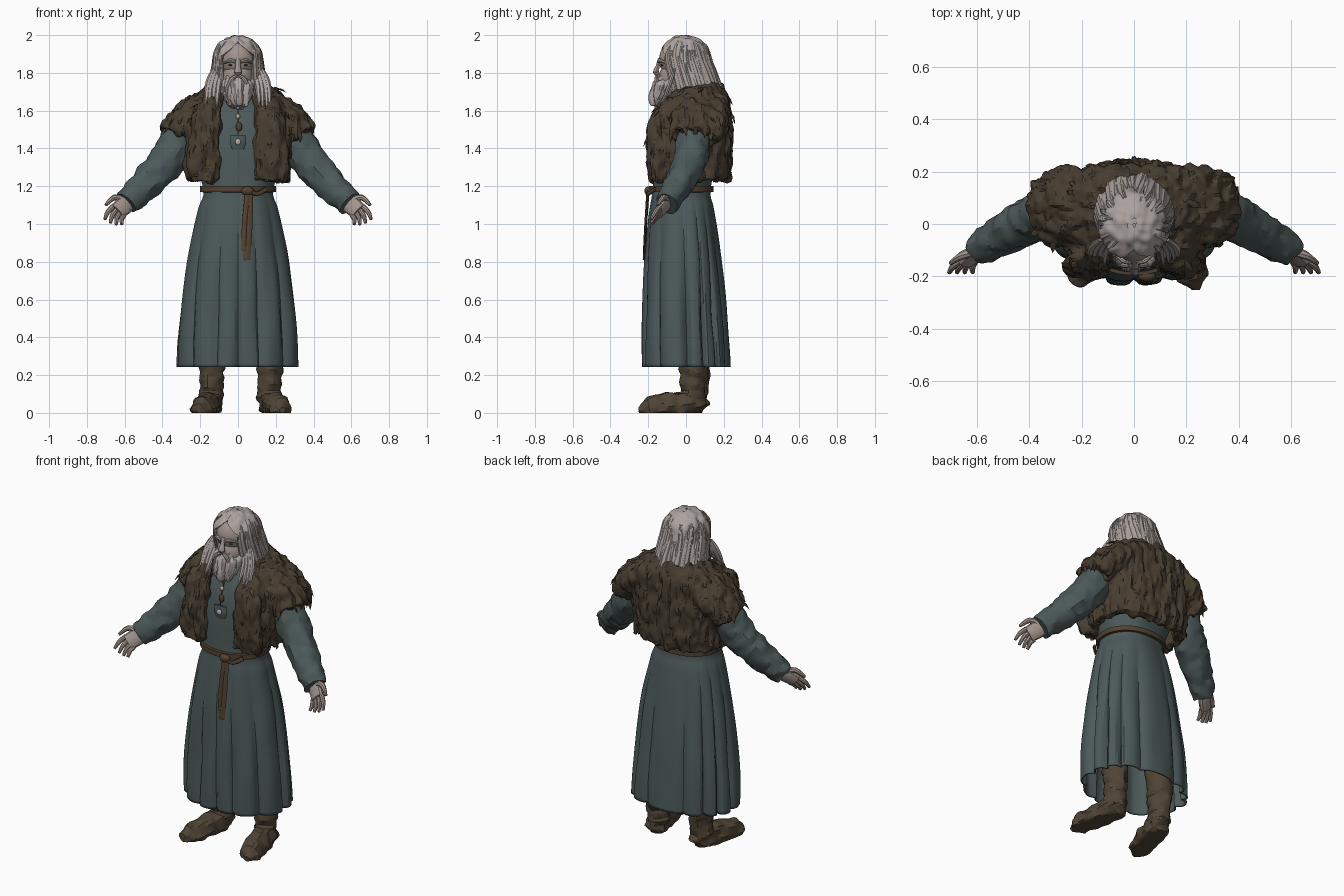
import bpy, bmesh, math, random
from math import sin, cos, pi, asin, sqrt
from mathutils import Vector, noise

random.seed(4)
if "Cube" in bpy.data.objects:
    bpy.data.objects.remove(bpy.data.objects["Cube"])
FRONT, BACK, UP = Vector((0, -1, 0)), Vector((0, 1, 0)), Vector((0, 0, 1))

def material(name, *rgb):
    mat = bpy.data.materials.new(name)
    mat.use_nodes = True
    mat.diffuse_color = (*rgb, 1)
    shader = mat.node_tree.nodes["Principled BSDF"]
    shader.inputs["Base Color"].default_value = (*rgb, 1)
    shader.inputs["Roughness"].default_value = .9
    return mat

TEAL = material("teal wool", .073, .1, .1)
FUR = material("brown fur", .065, .047, .03)
SKIN = material("pale skin", .36, .29, .26)
HAIR = material("grey hair", .41, .36, .34)
BOOT = material("boot leather", .08, .058, .036)
BELT = material("belt leather", .085, .054, .03)
DARK = material("dark eye", .05, .04, .04)
BONE = material("pale bone", .5, .45, .37)

def clamp(value):
    return max(0, min(1, value))

def ramp(values, t):
    """Straight-line reading of a short list at fraction t."""
    place = t * (len(values) - 1)
    i = min(int(place), len(values) - 2)
    return values[i] + (values[i + 1] - values[i]) * (place - i)

def spline(rows, steps):
    """Smooth curve through rows of numbers."""
    out, last = [], len(rows) - 1
    for i in range(last):
        before, start, end, after = (rows[max(0, min(last, i + o))] for o in (-1, 0, 1, 2))
        for t in (j / steps for j in range(steps)):
            ease, bend_in, bend_out = t * t * (3 - 2 * t), t * (1 - t) ** 2 / 2, t * t * (t - 1) / 2
            out.append([b + (c - b) * ease + (c - a) * bend_in + (d - b) * bend_out
                        for a, b, c, d in zip(before, start, end, after)])
    return out + [list(rows[last])]

def spot(angle, z, rx, ry, cy, power=1):
    """Point on a rounded outline; angle zero faces the front."""
    s, c = sin(angle), cos(angle)
    return Vector((rx * math.copysign(abs(s) ** power, s), cy - ry * math.copysign(abs(c) ** power, c), z))

def turns(count):
    return [2 * pi * i / count for i in range(count)]

def loft(rows, sides=32, steps=4, power=1):
    """Closed rings from rows of z, rx, ry, cy."""
    return [[spot(a, *row, power) for a in turns(sides)] for row in spline(rows, steps)]

def open_loft(rows, gap, thick, sides, power=1):
    """Thick shell with a gap at the front, its half width a function of z."""
    rings = []
    for z, rx, ry, cy in spline(rows, 4):
        first = asin(max(.01, min(.95, gap(z) / rx)) ** (1 / power))
        angles = [first + 2 * (pi - first) * i / sides for i in range(sides + 1)]
        inner = [max(r - thick, r * .3) for r in (rx, ry)]
        rings.append([spot(a, z, rx, ry, cy, power) for a in angles]
                     + [spot(a, z, *inner, cy, power) for a in reversed(angles)])
    return rings

def tube(path, widths, flat=1, up=FRONT, sides=12, steps=4):
    """Oval swept along a path; flat scales its depth along up."""
    points = [Vector(p) for p in spline(path, steps)]
    last, rings = len(points) - 1, []
    for i, p in enumerate(points):
        along = (points[min(last, i + 1)] - points[max(0, i - 1)]).normalized()
        side = along.cross(up).normalized()
        top, width = side.cross(along) * flat, ramp(widths, i / last)
        rings.append([p + width * (side * cos(a) + top * sin(a)) for a in turns(sides)])
    return rings

def ball(centre, rx, ry, rz):
    x, y, z = centre
    angles = [pi * (i / 8 - .5) for i in range(9)]
    rows = [(z + rz * sin(a), rx * max(cos(a), .01), ry * max(cos(a), .01), y) for a in angles]
    return [[p + Vector((x, 0, 0)) for p in ring] for ring in loft(rows, 20, 1)]

def mirrored(parts, shift=Vector()):
    return parts + [[[Vector((-p.x, p.y, p.z)) + shift for p in ring] for ring in part] for part in parts]

def shade(obj, angle):
    obj.data.shade_smooth()
    obj.data.set_sharp_from_angle(angle=math.radians(angle))

def build(name, parts, mat, caps=True):
    bm = bmesh.new()
    for rings in parts:
        loops = [[bm.verts.new(p) for p in ring] for ring in rings]
        for low, high in zip(loops, loops[1:]):
            for j in range(len(low)):
                bm.faces.new((low[j - 1], low[j], high[j], high[j - 1]))
        for end in (loops[0], loops[-1]) if caps else ():
            bm.faces.new(end)
    bmesh.ops.recalc_face_normals(bm, faces=bm.faces)
    obj = bpy.data.objects.new(name, bpy.data.meshes.new(name))
    bm.to_mesh(obj.data)
    bm.free()
    obj.data.materials.append(mat)
    bpy.context.scene.collection.objects.link(obj)
    shade(obj, 35)
    return obj

def roughen(obj, amount, across, upward):
    """Push the surface in and out by stretched noise."""
    normals = [v.normal.copy() for v in obj.data.vertices]
    for v, normal in zip(obj.data.vertices, normals):
        x, y, z = v.co
        v.co += normal * amount * noise.noise(Vector((x * across, y * across, z * upward)))
    shade(obj, 25)

# Long gown: flared skirt, fitted waist, full chest, deep narrow pleats
HEM, WAIST = .243, 1.185
rows = []
for rise in (i / 10 for i in range(11)):
    slim = rise ** 1.8
    rows.append((HEM + (WAIST - HEM) * rise, .325 - .138 * slim, .235 - .08 * slim, -.025 * rise))
gown_rings = loft(rows + [(1.4, .25, .17, 0), (1.55, .24, .15, .01), (1.7, .08, .08, .02)], 130, 4, .92)
for ring in gown_rings:
    depth = .11 * clamp((WAIST - ring[0].z) / .7)
    for p, a in zip(ring, turns(130)):
        p.xy *= 1 - depth * (1 - abs(sin(6.5 * (a + .15 * sin(3 * a))))) ** 2
gown = build("gown", [gown_rings], TEAL, caps=False)
roughen(gown, .008, 9, 3)
gown.modifiers.new("cloth thickness", "SOLIDIFY").thickness = .008

# Sleeves
sleeve = tube([(.26, .05, 1.53), (.35, .03, 1.37), (.46, -.02, 1.24), (.59, -.1, 1.11)],
              (.1, .1, .088, .066), .9, sides=28, steps=9)
roughen(build("sleeves", mirrored([sleeve]), TEAL), .014, 22, 22)

# Hands: palm, four fingers spread by rule, thumb
hand = [tube([(.56, -.08, 1.13), (.6, -.11, 1.1), (.64, -.145, 1.065)], (.036, .05, .046), .5)]
for spread in (i / 3 for i in range(4)):
    base = Vector((.605, -.14, 1.045)).lerp((.662, -.14, 1.092), spread)
    tip = Vector((.615, -.185, .998)).lerp((.705, -.185, 1.025), spread) - UP * .012 * sin(pi * spread)
    hand.append(tube([base, base.lerp(tip, .5) + Vector((.006, 0, .004)), tip], (.014, .013, .008), sides=8))
hand.append(tube([(.6, -.1, 1.125), (.655, -.12, 1.14), (.7, -.15, 1.1)], (.022, .016, .008), sides=8))
build("hands", mirrored(hand), SKIN)

# Boots: sole running from heel to toe, creased shaft
heel, toe = Vector((.155, .105, 0)), Vector((.235, -.25, 0))
steps = [i / 8 for i in range(9)]
foot = tube([heel.lerp(toe, u) + UP * (.06 - .045 * u) for u in steps],
            [.015 + .051 * sqrt(1 - abs(2 * u - 1) ** 4) for u in steps], 1.05, UP, 20)
shaft = tube([(.17, .035, .05), (.168, .035, .15), (.17, .04, .25), (.16, .03, .45)],
             (.06, .064, .07, .072), 1.07, BACK, 20, 7)
boots = build("boots", mirrored([foot, shaft], Vector((.03, .012, 0))), BOOT)
roughen(boots, .018, 16, 30)
for v in boots.data.vertices:
    v.co.z = max(v.co.z, 0)

# Fur vest: shell, shoulder caps and lapels fused into one pelt
shell = open_loft([(1.235, .268, .208, .022), (1.45, .292, .215, .025), (1.6, .28, .2, .035), (1.69, .21, .15, .065),
                   (1.74, .14, .1, .08)], lambda z: .1, .055, 48, .8)
cap = tube([(.13, .08, 1.645), (.265, .07, 1.555), (.345, .05, 1.46)], (.085, .093, .078), 1.65, BACK, 24)
lapel = tube([(.14, -.08, 1.66), (.17, -.135, 1.55), (.175, -.147, 1.38), (.182, -.142, 1.23)],
             (.045, .08, .087, .075), .65, sides=20)
vest = build("fur_vest", [shell] + mirrored([cap, lapel]), FUR)
fuse = vest.modifiers.new("fuse", "REMESH")
fuse.mode, fuse.voxel_size = "VOXEL", .011
pelt = bpy.data.meshes.new_from_object(vest.evaluated_get(bpy.context.evaluated_depsgraph_get()))
vest.modifiers.clear()
vest.data = pelt
if not pelt.materials:
    pelt.materials.append(FUR)
roughen(vest, .022, 18, 8)
roughen(vest, .012, 40, 16)

# Loose tufts lying close on the pelt
chest = Vector((0, .03, 1.45))
outside = [f for f in pelt.polygons if f.normal.dot(f.center - chest) > .1]
tufts = []
for face in random.sample(outside, 200):
    normal = face.normal
    down = Vector((random.uniform(-.3, .3), 0, -1))
    down = (down - normal * down.dot(normal)).normalized()
    length = random.uniform(.04, .07) * (.4 if face.center.z < 1.3 else 1)
    root = face.center - normal * .006
    tufts.append(tube([root, root + down * length / 2 + normal * .006, root + down * length + normal * .003],
                      (.008, .014, .001), .4, normal, 5, 1))
build("fur_tufts", tufts, FUR)

# Head, nose, brows and eyes
neck = tube([(0, .01, 1.6), (0, 0, 1.8)], (.065, .065))
build("head", [ball((0, -.02, 1.87), .1, .125, .11), ball((0, -.05, 1.77), .085, .095, .1), neck], SKIN)
build("nose", [tube([(0, -.138, 1.875), (0, -.15, 1.835), (0, -.158, 1.805), (0, -.145, 1.79)],
                    (.012, .013, .021, .012), .8)], SKIN)
brow = tube([(.014, -.146, 1.858), (.042, -.138, 1.866), (.08, -.105, 1.85)], (.008, .011, .005), up=UP, sides=8)
build("eyebrows", mirrored([brow]), HAIR)
build("eyes", mirrored([ball((.038, -.124, 1.842), .012, .009, .005)]), DARK)

# Long hair: domed crown widening as it falls, uneven locks on top and over the chest
def hair_row(z):
    fall = max(0, (1.88 - z) / .23)
    dome = sqrt(1 - max(0, (z - 1.88) / .118) ** 2)
    return z, .13 * dome + .025 * fall, .136 * dome + .013 * fall, .07 * fall - .006

hair_rows = [hair_row(1.996 - .346 * (i / 11) ** 1.5) for i in range(12)]
hair = build("hair", [open_loft(hair_rows, lambda z: .088 * clamp((1.96 - z) / .07), .035, 90)], HAIR)
roughen(hair, .012, 30, 5)
locks = []
for i in range(60):
    angle = .66 + 2 * (pi - .66) * i / 59
    outward, sway = spot(angle, 0, 1, 1, 0), random.uniform(-.25, .25) * sin(angle / 2)
    path = [spot(angle + sway * j / 8, *row) for j, row in enumerate(hair_rows[random.randint(2, 6):])]
    drop = outward * random.uniform(0, .015) + FRONT * .04 * max(0, cos(angle)) - UP * random.uniform(.01, .05)
    size = random.uniform(.5, 1.5)
    locks.append(tube(path + [path[-1] + drop], [size * w for w in (.003, .012, .015, .014, .002)], .5, outward, 6, 2))
for x in (.105, .125, .145, .16):
    end = Vector((x + .008, x / 2 - .215, 1.61 + random.uniform(-.015, .02)))
    locks += mirrored([tube([(x * .8, -.06, 1.82), (x, -.09, 1.73), end], (.008, .018, .014, .002), .7, sides=6)])
build("hair_locks", locks, HAIR)

# Full beard narrowing to a point, moustache and beard strands
rows = []
for u in steps:
    size = sqrt(1 - .98 * u ** 4) * min(1, .6 + 2 * u)
    rows.append((1.785 - .18 * u, (.09 - .02 * u) * size, .075 * size, -.09 - .045 * u))
roughen(build("beard", [loft(rows, 60, 4)], HAIR), .018, 45, 7)
strands = [tube([(.006, -.155, 1.785), (.035, -.157, 1.765), (.058, -.152, 1.71), (.06, -.155, 1.665)],
                (.008, .012, .01, .002), .9, sides=8)]
for x in (.015, .04, .07):
    lean = x / 2
    strands.append(tube([(x, lean - .15, 1.74), (x, lean - .172, 1.69), (x * .7, -.165, 1.6 + lean)],
                        (.008, .012, .002), .7, sides=6))
build("whiskers", mirrored(strands), HAIR)

# Belt with knot, side loop and hanging ends
band = [(z, .187 + swell, .157 + swell, -.025) for z, swell in ((1.168, 0), (1.17, .014), (1.2, .014), (1.202, 0))]
build("belt", [loft(band, 48, 1, .92)], BELT, caps=False)
long_end = tube([(.06, -.2, 1.17), (.058, -.212, 1), (.045, -.222, .81)], (.018, .02), .35, sides=8)
short_end = tube([(.05, -.205, 1.16), (.035, -.215, 1), (.032, -.222, .86)], (.014, .014), .4, sides=8)
loop = tube([(.05, -.205, 1.18), (.1, -.2, 1.16), (.15, -.165, 1.185)], (.012, .014), .5, sides=8)
build("belt_knot_and_ends", [ball((.05, -.2, 1.175), .034, .02, .024), long_end, short_end, loop], BELT)

# Chest pouch, cord and pendants
build("chest_pouch", [tube([(0, -.168, 1.47), (0, -.172, 1.43), (0, -.168, 1.395)], (.04, .042, .03), .2)], TEAL)
build("cord", [tube([(0, -.13, 1.61), (0, -.162, 1.53), (0, -.178, 1.44)], (.003, .003), sides=6)], BELT)
build("middle_pendant", [ball((.005, -.165, 1.515), .017, .008, .024)], BELT)
build("bone_pendants", [ball((0, -.155, 1.57), .012, .01, .014), ball((0, -.18, 1.435), .015, .008, .017)], BONE)
